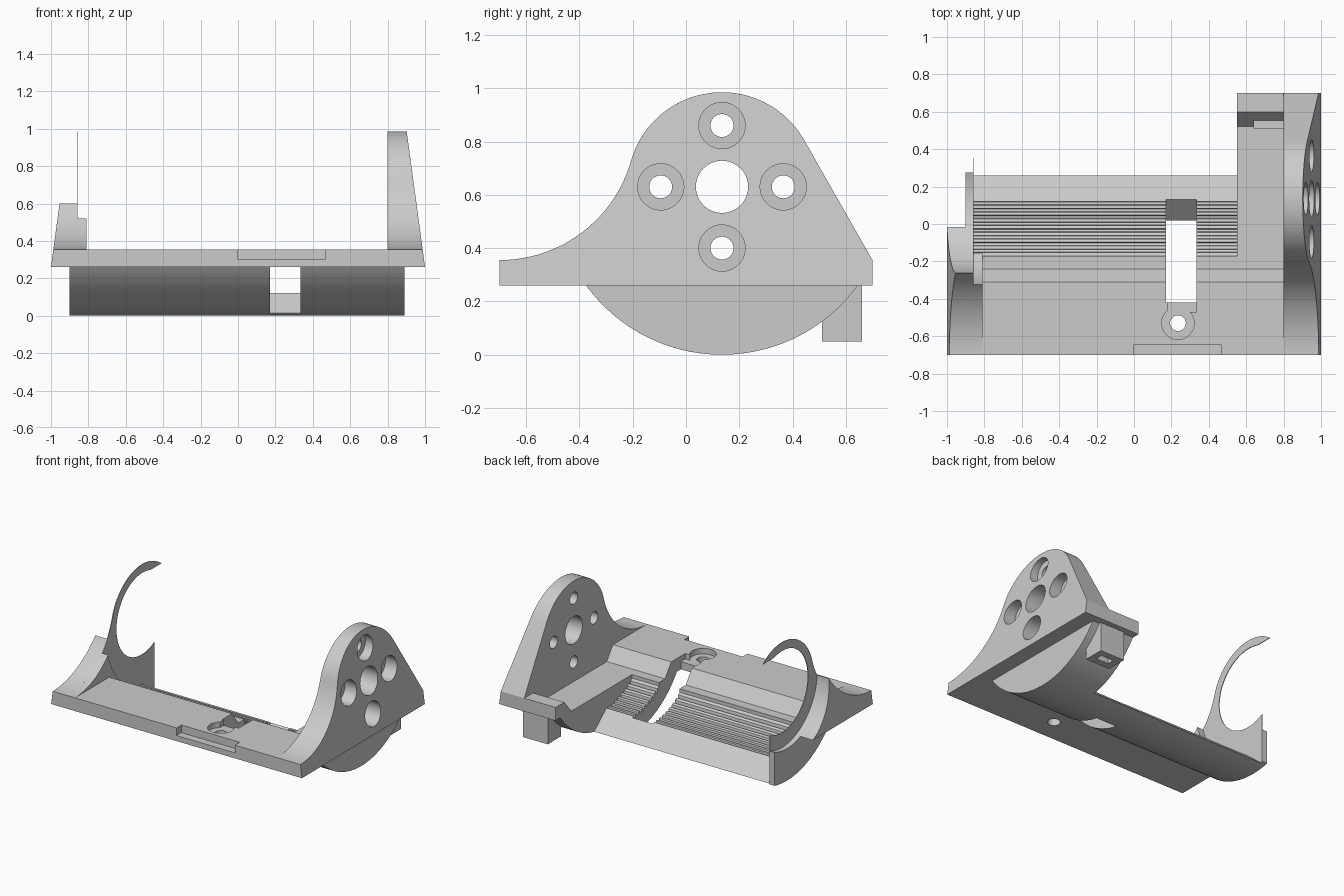
import bpy, bmesh
from math import pi, sin, cos, acos, asin, atan2, hypot, radians

if "Cube" in bpy.data.objects:
    bpy.data.objects.remove(bpy.data.objects["Cube"])

CY, CZ = 0.135, 0.63            # common axis of tray, ring and end plate (y, z)
Z0, Z1 = 0.26, 0.355            # slab underside and top
R_OUT, R_TOP = 0.63, 0.355      # tray underside and end plate crown radii
FR = 0.513                      # concave flank radius
FY, FZ = -0.7, Z1 + FR          # concave flank centre

mat = bpy.data.materials.new("plain_grey")
mat.diffuse_color = (0.6, 0.6, 0.6, 1)
mat.use_nodes = True
mat.node_tree.nodes["Principled BSDF"].inputs["Base Color"].default_value = mat.diffuse_color


def arc(cy, cz, r, a0, a1, n=32):
    return [(cy + r * cos(a0 + (a1 - a0) * i / n), cz + r * sin(a0 + (a1 - a0) * i / n))
            for i in range(n + 1)]


def low(r, y):
    """Angle on the lower half of a circle about the main axis at a given y."""
    return -acos((y - CY) / r)


def at_z(r, z, left=True):
    a = asin((z - CZ) / r)
    return -pi - a if left else a


def flank(z):
    """Concave flank from the slab's front edge up to height z."""
    return arc(FY, FZ, FR, -pi / 2, asin((z - FZ) / FR), 28)


def belly(y_end=None):
    """Underside arc running from the back towards the front."""
    a0 = at_z(R_OUT, Z0, False) if y_end is None else low(R_OUT, y_end)
    return arc(CY, CZ, R_OUT, a0, at_z(R_OUT, Z0), 48)


def finish(name, bm):
    bmesh.ops.recalc_face_normals(bm, faces=bm.faces)
    me = bpy.data.meshes.new(name)
    bm.to_mesh(me)
    bm.free()
    me.materials.append(mat)
    ob = bpy.data.objects.new(name, me)
    bpy.context.collection.objects.link(ob)
    return ob


def prism(name, pts, x0, x1, slant=0):
    """Extrude a y-z outline along x; slant leans the outer end inwards with height."""
    clean = [p for i, p in enumerate(pts) if hypot(p[0] - pts[i - 1][0], p[1] - pts[i - 1][1]) > 1e-5]
    bm = bmesh.new()
    rings = []
    for x in (x0, x1):
        lean = slant * (x == (x1 if slant < 0 else x0))
        rings.append([bm.verts.new((x + lean * (z - Z0), y, z)) for y, z in clean])
    bm.faces.new(rings[0])
    bm.faces.new(rings[1])
    n = len(clean)
    for i in range(n):
        j = (i + 1) % n
        bm.faces.new((rings[0][i], rings[0][j], rings[1][j], rings[1][i]))
    return finish(name, bm)


def box(name, x0, x1, y0, y1, z0, z1):
    return prism(name, [(y0, z0), (y1, z0), (y1, z1), (y0, z1)], x0, x1)


def drill_x(y, z, r, x0, x1):
    return prism("cutter", arc(y, z, r, 0, 2 * pi, 40)[:-1], x0, x1)


def drill_z(x, y, r, z0, z1):
    ob = prism("cutter", arc(0, 0, r, 0, 2 * pi, 40)[:-1], z0, z1)
    for v in ob.data.vertices:
        a, b, c = v.co
        v.co = (x + b, y + c, a)
    return ob


def cut(ob, cutters):
    bpy.context.view_layer.objects.active = ob
    for c in cutters:
        c.hide_render = True
        m = ob.modifiers.new("cut", 'BOOLEAN')
        m.operation, m.solver, m.object = 'DIFFERENCE', 'EXACT', c
        bpy.ops.object.modifier_apply(modifier=m.name)
        bpy.data.objects.remove(c)


# Main tray: slab, sloped step, toothed floor, back chamfer, round underside
teeth = []
N = 8
for i in range(N):
    for f, d in ((0, 0.0), (0.45, 0.0), (0.55, 0.018), (0.9, 0.018)):
        y = -0.17 + 0.29 * (i + f) / N
        r = 0.5 + d
        teeth.append((y, CZ + r * sin(low(r, y))))
front = [(-0.7, Z0), (-0.7, Z1), (-0.31, Z1), (-0.24, Z0)]
tray = prism("tray", front + [(-0.17, Z0)] + teeth + [(0.12, 0.13)] + belly(0.26), -0.86, 0.55)
window = prism("cutter", [(-0.42, -0.1), (0.02, -0.1), (0.02, 0.015), (0.14, 0.13),
                          (0.14, 0.5), (-0.42, 0.5)], 0.17, 0.335)
cut(tray, [window,
           box("cutter", 0.18, 0.335, -0.47, -0.40, 0.315, 0.5),
           box("cutter", 0.0, 0.465, -0.8, -0.645, 0.30, 0.5),
           drill_z(0.235, -0.53, 0.087, 0.315, 0.5),
           drill_z(0.235, -0.53, 0.042, 0.1, 0.5)])

# Solid block beside the end plate, with its round underside carried on below
prism("motor_bed", front + [(0.52, Z0), (0.6, Z1), (0.7, Z1), (0.7, Z0)] + belly(), 0.55, 0.8)
prism("belly_end", belly(), 0.8, 0.89)

# Tall end plate with leaning outer face and counterbored holes
tangent = atan2(FZ - CZ, FY - CY)
ty, tz = 0.7 - CY, Z1 - CZ
back = atan2(tz, ty) + acos(R_TOP / hypot(ty, tz))
crown = arc(CY, CZ, R_TOP, tangent, back, 48)
plate = prism("end_plate", [(-0.7, Z0)] + flank(crown[0][1])[:-1] + crown + [(0.7, Z1), (0.7, Z0)],
              0.8, 1.0, -0.135)
cutters = [drill_x(CY, CZ, 0.098, 0.7, 1.1)]
for k in range(4):
    y, z = CY + 0.23 * cos(k * pi / 2), CZ + 0.23 * sin(k * pi / 2)
    cutters += [drill_x(y, z, 0.043, 0.7, 1.1), drill_x(y, z, 0.087, 0.86, 1.1)]
cut(plate, cutters)

# Square post under the back corner, with a slot in its foot
post = box("post", 0.64, 0.836, 0.51, 0.66, 0.05, 0.3)
cut(post, [box("cutter", 0.69, 0.79, 0.56, 0.61, 0.0, 0.2)])

# Left cradle, its inner step and the closing wall of the tray
def cradle(name, z_top, r, x0, x1, slant=0):
    rise = flank(z_top)
    y, z = rise[-1]
    a0 = atan2(z - CZ, y - CY) % (2 * pi)
    a1 = at_z(r, Z0) + 2 * pi
    prism(name, [(-0.7, Z0)] + rise + arc(CY, CZ, r, a0, a1, 24)[1:], x0, x1, slant)

cradle("left_cradle", 0.6, 0.4, -1.0, -0.86, 0.135)
cradle("inner_step", 0.52, 0.47, -0.86, -0.81)
prism("tray_wall", arc(CY, CZ, 0.4, at_z(0.4, Z0), low(0.4, 0.275), 24) + belly(0.275), -0.9, -0.86)

# Thin open ring
RI, ZT = 0.295, 0.91
outer = arc(CY, CZ, R_TOP, tangent, asin((ZT - CZ) / R_TOP), 48)
inner = arc(CY, CZ, RI, asin((ZT - CZ) / RI), 2 * pi + low(RI, 0.275), 56)
prism("thin_ring", [(-0.7, Z0)] + flank(outer[0][1])[:-1] + outer + inner + belly(0.275),
      -0.862, -0.857)

# Smooth the curved faces, keep the edges crisp
for ob in bpy.data.objects:
    ob.select_set(True)
bpy.context.view_layer.objects.active = tray
bpy.ops.object.shade_smooth_by_angle(angle=radians(20))
